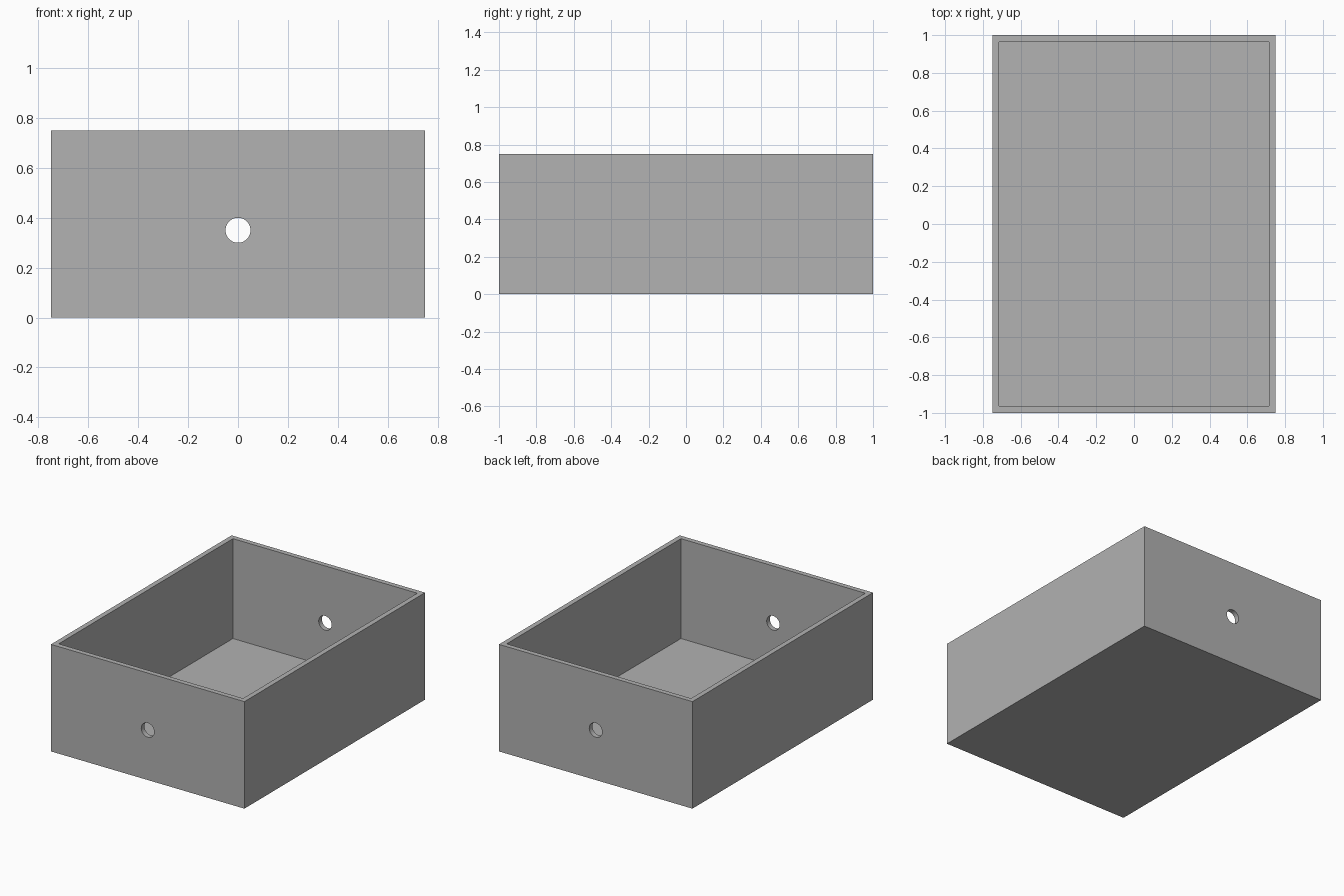
import bpy
import bmesh
from mathutils import Matrix, Vector

cube = bpy.data.objects.get("Cube")
if cube:
    bpy.data.objects.remove(cube, do_unlink=True)

WIDTH, LENGTH, HEIGHT, WALL = 1.5, 2.0, 0.75, 0.05
HOLE_RADIUS, HOLE_Z = 0.05, 0.35

grey = bpy.data.materials.new("plain grey")
grey.use_nodes = True
colour = (0.445, 0.445, 0.445, 1)
grey.diffuse_color = colour
grey.node_tree.nodes["Principled BSDF"].inputs["Base Color"].default_value = colour


def add_object(name, bm):
    mesh = bpy.data.meshes.new(name)
    bm.to_mesh(mesh)
    bm.free()
    mesh.materials.append(grey)
    obj = bpy.data.objects.new(name, mesh)
    bpy.context.collection.objects.link(obj)
    return obj


# Open tray: a solid block whose top is inset and pushed down to the floor
bm = bmesh.new()
bmesh.ops.create_cube(bm, size=1)
bmesh.ops.scale(bm, vec=(WIDTH, LENGTH, HEIGHT), verts=bm.verts)
bmesh.ops.translate(bm, vec=(0, 0, HEIGHT / 2), verts=bm.verts)
top = max(bm.faces, key=lambda f: f.calc_center_median().z)
bmesh.ops.inset_region(bm, faces=[top], thickness=WALL)
floor = bmesh.ops.extrude_discrete_faces(bm, faces=[top])["faces"][0]
bmesh.ops.translate(bm, vec=Vector((0, 0, WALL - HEIGHT)), verts=floor.verts)
tray = add_object("open_box", bm)

# Round hole drilled through the front and back walls
bm = bmesh.new()
bmesh.ops.create_cone(bm, cap_ends=True, segments=48, radius1=HOLE_RADIUS,
                      radius2=HOLE_RADIUS, depth=LENGTH * 1.2,
                      matrix=Matrix.Translation((0, 0, HOLE_Z)) @ Matrix.Rotation(1.5707963, 4, "X"))
drill = add_object("hole_cutter", bm)
drill.hide_render = True
drill.hide_set(True)

cut = tray.modifiers.new("wall holes", "BOOLEAN")
cut.operation = "DIFFERENCE"
cut.solver = "EXACT"
cut.object = drill

# Apply the cut, remove the cutter, then smooth the hole walls
bpy.context.view_layer.objects.active = tray
tray.select_set(True)
bpy.ops.object.modifier_apply(modifier=cut.name)
bpy.data.objects.remove(drill, do_unlink=True)
bpy.ops.object.shade_smooth_by_angle()
